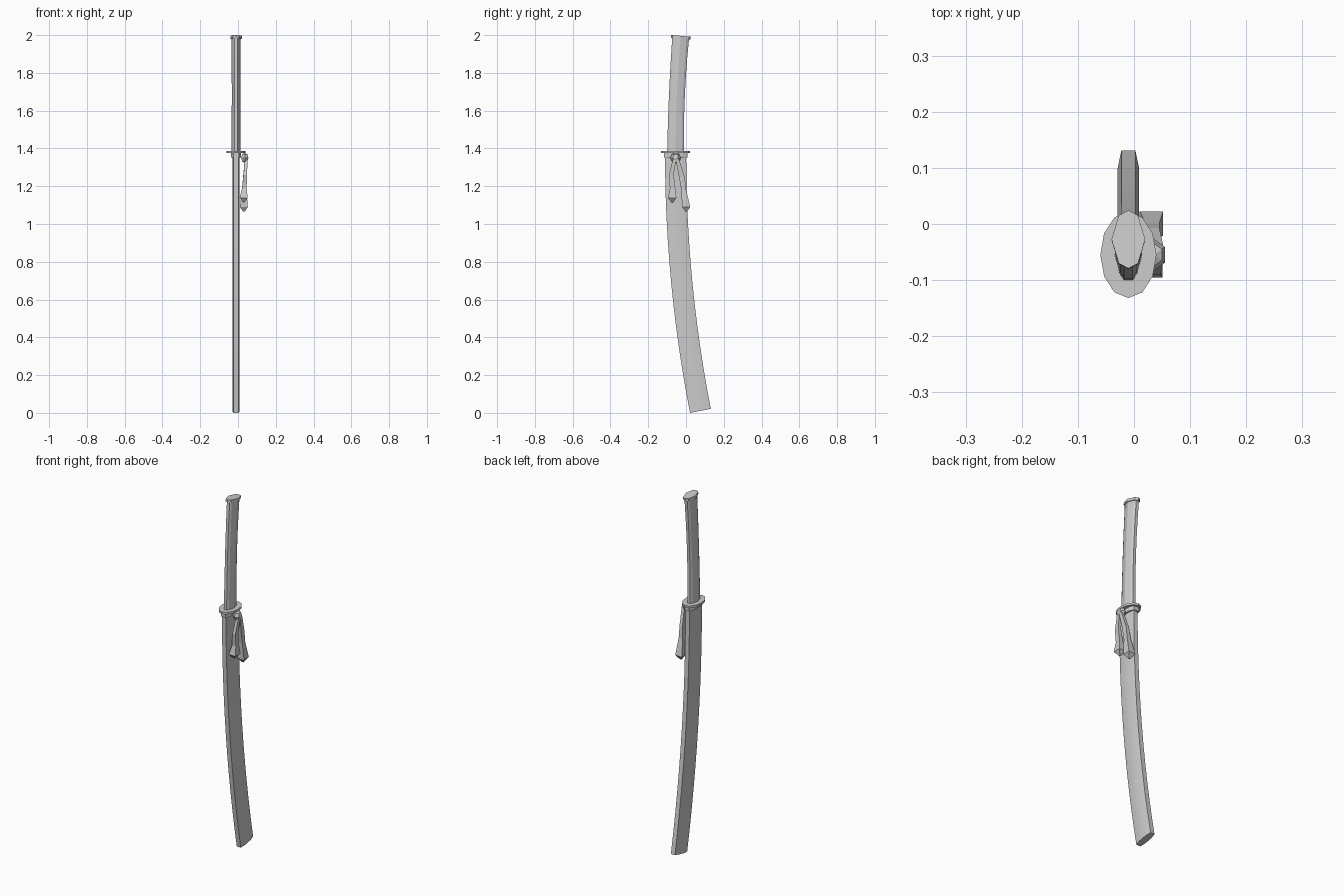
import bpy, bmesh, math
from mathutils import Vector

if "Cube" in bpy.data.objects:
    bpy.data.objects.remove(bpy.data.objects["Cube"])

CX, CY, CZ, R = -0.01, -0.055, 1.37, 7.1   # the whole sword follows one shallow arc


def mirror_section(quarter):
    """Full outline from (half x, y) points of the first quadrant, running from y end to the side."""
    right = quarter + [(x, -y) for x, y in reversed(quarter) if y > 0]
    return right + [(-x, y) for x, y in reversed(right) if x > 0]


def loft(name, rings, smooth=False):
    bm = bmesh.new()
    loops = [[bm.verts.new(p) for p in ring] for ring in rings]
    n = len(loops[0])
    for a, b in zip(loops, loops[1:]):
        for i in range(n):
            j = (i + 1) % n
            bm.faces.new((a[i], a[j], b[j], b[i]))
    bm.faces.new(loops[0])
    bm.faces.new(loops[-1])
    bmesh.ops.recalc_face_normals(bm, faces=bm.faces)
    mesh = bpy.data.meshes.new(name)
    bm.to_mesh(mesh)
    bm.free()
    ob = bpy.data.objects.new(name, mesh)
    bpy.context.collection.objects.link(ob)
    if smooth:
        bpy.context.view_layer.objects.active = ob
        ob.select_set(True)
        bpy.ops.object.shade_smooth_by_angle(angle=math.radians(20))
        ob.select_set(False)
    return ob


def arc_ring(section, z, scale=1.0):
    """Place a section square to the sword's arc at height z."""
    a = math.asin((z - CZ) / R)
    y0 = CY + R * (1 - math.cos(a))
    return [(CX + x * scale, y0 + y * scale * math.cos(a), z - y * scale * math.sin(a))
            for x, y in section]


def along(name, section, z0, z1, steps, smooth=False, flare=0.0):
    rings = []
    for i in range(steps + 1):
        t = i / steps
        rings.append(arc_ring(section, z0 + (z1 - z0) * t, 1 + flare * (2 * t - 1) ** 2))
    return loft(name, rings, smooth)


# Scabbard and its mouth collar
scabbard = mirror_section([(0.0125, 0.056), (0.019, 0.024)])
along("scabbard", scabbard, 0.011, 1.36, 12, smooth=True)
collar = mirror_section([(0.015, 0.062), (0.027, 0.036)])
along("scabbard_collar", collar, 1.352, 1.376, 1)

# Oval guard
oval = [(0.05 * math.sin(i * math.pi / 6), 0.077 * math.cos(i * math.pi / 6)) for i in range(12)]
along("guard", oval, 1.375, 1.387, 1)

# Grip and pommel
grip = mirror_section([(0.008, 0.042), (0.015, 0.031), (0.023, 0.0)])
along("grip", grip, 1.385, 1.985, 6, flare=0.06)
pommel = mirror_section([(0.0, 0.052), (0.017, 0.043), (0.03, 0.0)])
along("pommel", pommel, 1.981, 1.996, 1)

# Cord knot on the side of the scabbard
bpy.ops.mesh.primitive_uv_sphere_add(segments=6, ring_count=4, radius=1, location=(0.036, -0.055, 1.35))
knot = bpy.context.object
knot.name = "cord_knot"
knot.scale = (0.022, 0.028, 0.027)

# Hanging cord ends: x, y, z, x width, y width
strands = {
    "cord_end_front": [(0.044, -0.060, 1.345, 0.016, 0.018), (0.038, -0.078, 1.26, 0.018, 0.026),
                       (0.034, -0.071, 1.19, 0.024, 0.028), (0.030, -0.073, 1.138, 0.042, 0.045),
                       (0.030, -0.073, 1.115, 0.008, 0.008)],
    "cord_end_back": [(0.044, -0.046, 1.345, 0.016, 0.018), (0.036, -0.022, 1.25, 0.018, 0.030),
                      (0.033, -0.012, 1.18, 0.024, 0.026), (0.031, 0.001, 1.09, 0.042, 0.043),
                      (0.031, 0.001, 1.065, 0.008, 0.008)],
}
for name, path in strands.items():
    loft(name, [[(x + sx * w / 2, y + sy * d / 2, z) for sx, sy in ((-1, -1), (1, -1), (1, 1), (-1, 1))]
                for x, y, z, w, d in path])
